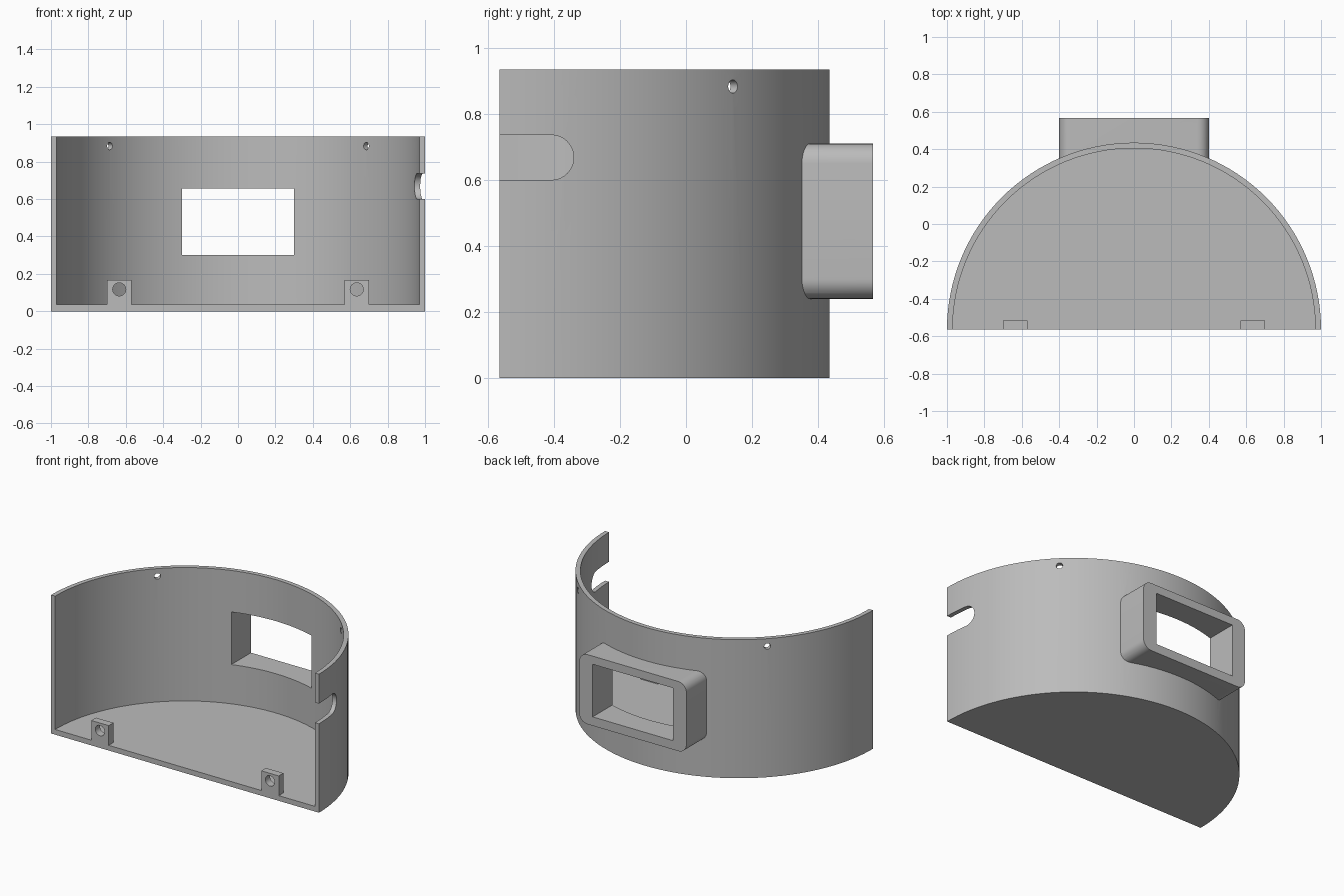
import bpy
import bmesh
from math import pi, cos, sin, radians
from mathutils import Matrix, Vector

cube = bpy.data.objects.get("Cube")
if cube:
    bpy.data.objects.remove(cube, do_unlink=True)

FRONT = -0.565      # y of the open front, also the axis of the half cylinder
HEIGHT = 0.935
OUTER, INNER = 1.0, 0.97
FLOOR = 0.035

grey = bpy.data.materials.new("matte grey")
grey.use_nodes = True
colour = (0.5, 0.5, 0.5, 1)
grey.diffuse_color = colour
grey.node_tree.nodes["Principled BSDF"].inputs["Base Color"].default_value = colour


def arc(cx, cy, r, start, end, steps):
    angles = [radians(start + (end - start) * i / steps) for i in range(steps + 1)]
    return [(cx + r * cos(a), cy + r * sin(a)) for a in angles]


def prism(name, outline, low, high, axis="Z"):
    """Extrude a 2D outline along Z (outline is x, y), Y (x, z) or X (y, z)."""
    place = {"Z": lambda u, v, w: (u, v, w),
             "Y": lambda u, v, w: (u, w, v),
             "X": lambda u, v, w: (w, u, v)}[axis]
    bm = bmesh.new()
    face = bm.faces.new([bm.verts.new(place(u, v, low)) for u, v in outline])
    new = bmesh.ops.extrude_face_region(bm, geom=[face])["geom"]
    bmesh.ops.translate(bm, vec=Vector(place(0, 0, high - low)),
                        verts=[g for g in new if isinstance(g, bmesh.types.BMVert)])
    bmesh.ops.recalc_face_normals(bm, faces=bm.faces)
    mesh = bpy.data.meshes.new(name)
    bm.to_mesh(mesh)
    bm.free()
    mesh.materials.append(grey)
    obj = bpy.data.objects.new(name, mesh)
    bpy.context.collection.objects.link(obj)
    return obj


def box(x0, x1, z0, z1):
    return [(x0, z0), (x1, z0), (x1, z1), (x0, z1)]


def rounded_box(x0, x1, z0, z1, r):
    return (arc(x1 - r, z1 - r, r, 0, 90, 8) + arc(x0 + r, z1 - r, r, 90, 180, 8)
            + arc(x0 + r, z0 + r, r, 180, 270, 8) + arc(x1 - r, z0 + r, r, 270, 360, 8))


def circle(cx, cy, r):
    return arc(cx, cy, r, 0, 360, 24)[:-1]


def combine(target, tool, operation):
    tool.hide_render = True
    mod = target.modifiers.new(operation.lower(), "BOOLEAN")
    mod.operation, mod.solver, mod.object = operation, "EXACT", tool
    bpy.context.view_layer.objects.active = target
    bpy.ops.object.modifier_apply(modifier=mod.name)
    bpy.data.objects.remove(tool, do_unlink=True)


# Half-round housing with the rounded port collar on its back
housing = prism("half_round_housing", arc(0, FRONT, OUTER, 0, 180, 64), 0, HEIGHT)
collar = prism("port_collar", rounded_box(-0.4, 0.4, 0.24, 0.71, 0.06), 0.2, 0.567, "Y")
combine(housing, collar, "UNION")

# Hollow inside, open at the top and front
hollow = arc(0, FRONT, INNER, 0, 180, 64) + [(-INNER, -0.8), (INNER, -0.8)]
combine(housing, prism("hollow_cutter", hollow, FLOOR, 1.2), "DIFFERENCE")

# Rectangular port through wall and collar
combine(housing, prism("port_cutter", box(-0.3, 0.3, 0.3, 0.655), 0.1, 0.8, "Y"), "DIFFERENCE")

# Round-ended cable slot in the left wall
slot = arc(-0.408, 0.668, 0.068, -90, 90, 20) + [(-0.8, 0.736), (-0.8, 0.6)]
combine(housing, prism("slot_cutter", slot, 0.7, 1.2, "X"), "DIFFERENCE")

# Small radial screw holes near the rim
for angle in (45, 135):
    drill = prism("rim_hole_cutter", circle(0, 0, 0.02), 0.85, 1.15, "X")
    drill.data.transform(Matrix.Translation((0, FRONT, 0.883))
                         @ Matrix.Rotation(radians(angle), 4, "Z"))
    combine(housing, drill, "DIFFERENCE")

# Drilled mounting tabs on the front edge of the floor
for side in (-1, 1):
    x = side * 0.635
    tab = prism("mounting_tab", box(x - 0.065, x + 0.065, 0.015, 0.168),
                FRONT, FRONT + 0.05, "Y")
    combine(housing, tab, "UNION")
    combine(housing, prism("tab_hole_cutter", circle(x, 0.117, 0.035), -0.7, -0.45, "Y"),
            "DIFFERENCE")

# Smooth curved walls, sharp edges kept
bpy.ops.object.select_all(action="DESELECT")
housing.select_set(True)
bpy.context.view_layer.objects.active = housing
bpy.ops.object.shade_smooth_by_angle(angle=radians(25))
